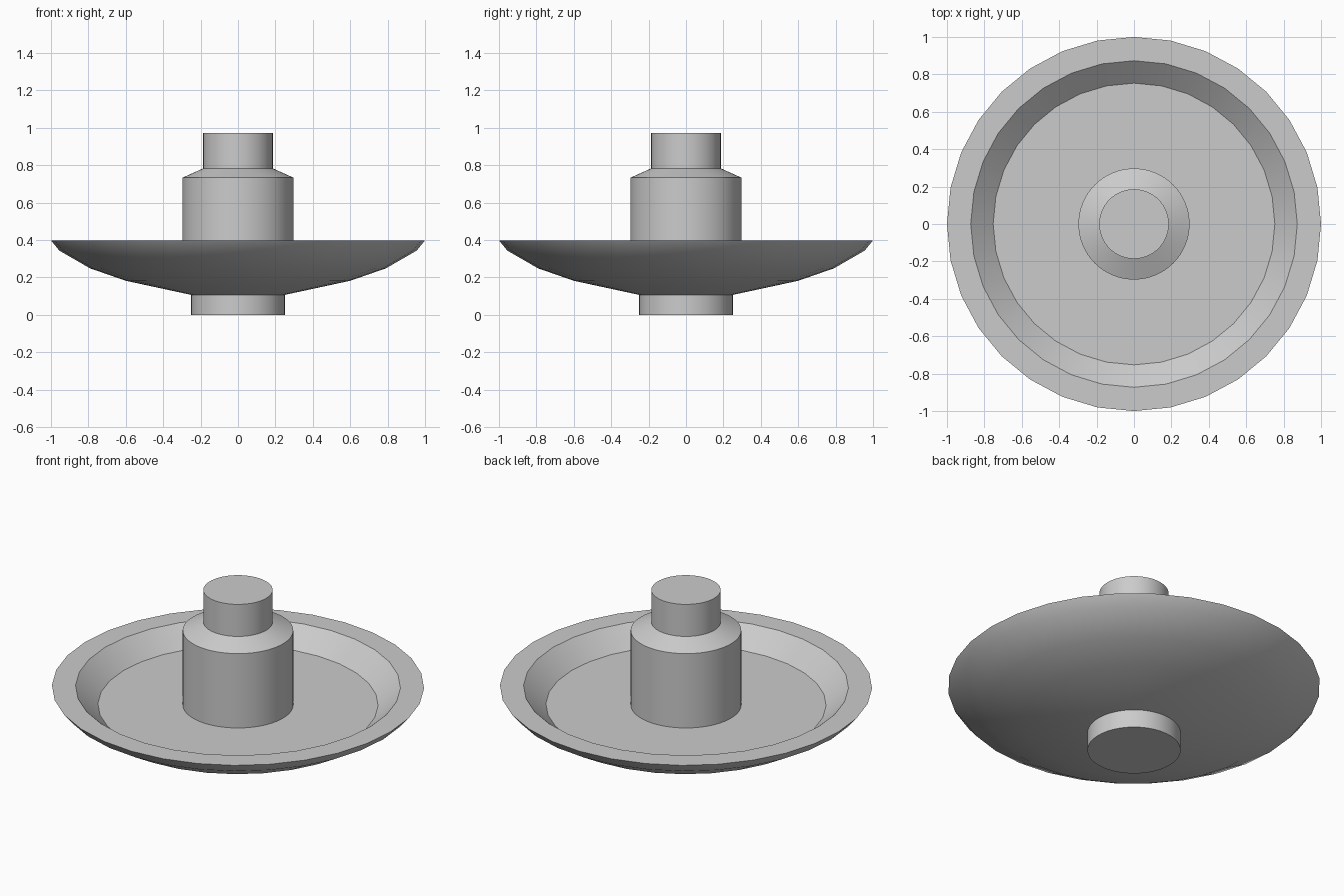
import bpy, bmesh, math

if "Cube" in bpy.data.objects:
    bpy.data.objects.remove(bpy.data.objects["Cube"])


def lathe(name, profile, sides):
    """Revolve an (r, z) profile around z; flat caps close both ends."""
    bm = bmesh.new()
    rings = []
    for r, z in profile:
        rings.append([bm.verts.new((r * math.cos(2 * math.pi * i / sides),
                                    r * math.sin(2 * math.pi * i / sides), z))
                      for i in range(sides)])
    for a, b in zip(rings, rings[1:]):
        for i in range(sides):
            j = (i + 1) % sides
            bm.faces.new((a[i], a[j], b[j], b[i]))
    bm.faces.new(rings[0][::-1])
    bm.faces.new(rings[-1])
    bmesh.ops.recalc_face_normals(bm, faces=bm.faces[:])
    mesh = bpy.data.meshes.new(name)
    bm.to_mesh(mesh)
    bm.free()
    obj = bpy.data.objects.new(name, mesh)
    bpy.context.collection.objects.link(obj)
    bpy.ops.object.select_all(action='DESELECT')
    obj.select_set(True)
    bpy.context.view_layer.objects.active = obj
    bpy.ops.object.shade_smooth_by_angle(angle=math.radians(30))
    return obj


# Shallow dish: curved underside, flat rim, sloped inner wall, flat floor
lathe("dish", [(0.22, 0.10), (0.60, 0.182), (0.79, 0.248), (0.955, 0.343),
               (1.0, 0.398), (0.873, 0.398), (0.753, 0.292)], 32)

# Round foot under the dish
lathe("foot", [(0.25, 0.0), (0.25, 0.108)], 64)

# Central post with a sloped shoulder and narrower neck
lathe("post", [(0.297, 0.29), (0.297, 0.733), (0.186, 0.783), (0.186, 0.973)], 64)
